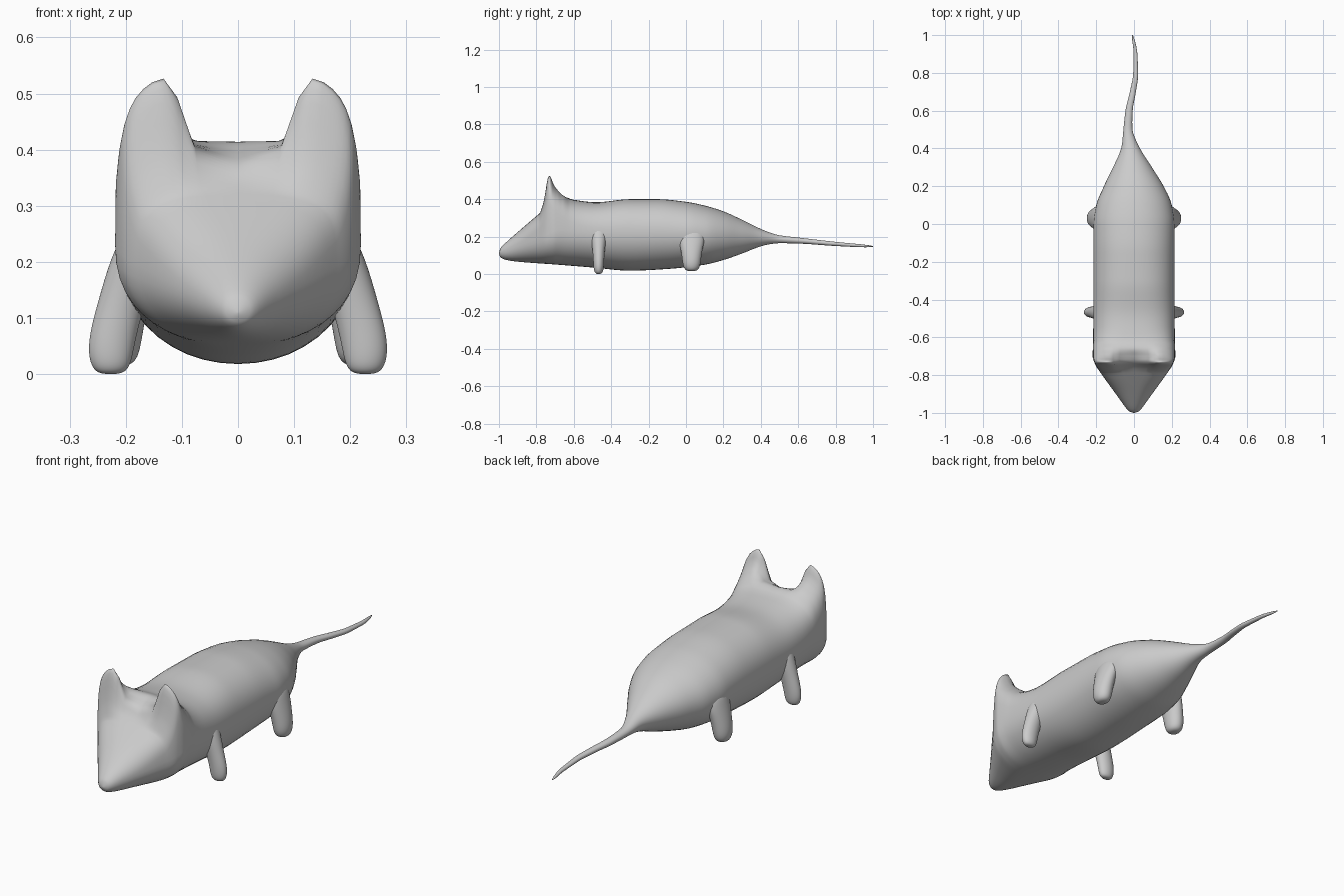
import bpy, bmesh, math

if "Cube" in bpy.data.objects:
    bpy.data.objects.remove(bpy.data.objects["Cube"])

# Key profiles along the animal: (y, value)
TOP = [(-1, .112), (-.994, .134), (-.98, .152), (-.95, .18), (-.9, .224), (-.8, .31), (-.75, .352),
       (-.7, .395), (-.66, .414), (-.6, .397), (-.48, .384), (-.3, .4), (-.15, .4), (0, .386),
       (.1, .366), (.2, .335), (.3, .29), (.4, .241), (.46, .218), (.5, .207), (.6, .195),
       (.8, .172), (.97, .155), (1, .15)]
BOTTOM = [(-1, .108), (-.994, .093), (-.98, .082), (-.95, .073), (-.9, .066), (-.7, .051), (-.5, .035),
          (-.3, .018), (-.1, .027), (.1, .05), (.2, .075), (.3, .11), (.4, .148), (.45, .16),
          (.5, .165), (.6, .163), (.8, .15), (.97, .143), (1, .146)]
WIDTH = [(-1, .002), (-.994, .022), (-.98, .038), (-.95, .06), (-.9, .096), (-.8, .168), (-.74, .207),
         (-.7, .219), (-.6, .216), (-.3, .215), (0, .215), (.1, .2), (.2, .158), (.3, .103),
         (.4, .05), (.45, .034), (.5, .024), (.6, .019), (.8, .013), (.97, .007), (1, .002)]
CENTRE = [(-1, 0), (.15, 0), (.3, -.008), (.4, -.018), (.5, -.032), (.6, -.026), (.7, -.006),
          (.8, .009), (.9, .008), (1, -.008)]
SQUARE = [(-1, 2), (-.9, 2.3), (-.74, 3.8), (-.68, 3.6), (-.55, 2.6), (-.3, 2.3), (.4, 2), (1, 2)]
EAR = [(-1, 0), (-.79, 0), (-.765, .045), (-.75, .11), (-.741, .16), (-.732, .172), (-.722, .15),
       (-.71, .107), (-.69, .062), (-.66, .018), (-.62, 0), (1, 0)]


def curve(keys, y):
    """Smooth interpolation without overshoot."""
    d = [(b[1] - a[1]) / (b[0] - a[0]) for a, b in zip(keys, keys[1:])]

    def slope(i):
        if i == 0 or i == len(d):
            return d[min(i, len(d) - 1)]
        a, b = d[i - 1], d[i]
        return 2 * a * b / (a + b) if a * b > 0 else 0

    i = max(k for k in range(len(d)) if keys[k][0] <= y + 1e-9)
    (y0, v0), (y1, v1) = keys[i], keys[i + 1]
    h = y1 - y0
    t = (y - y0) / h
    return (v0 * (2*t**3 - 3*t*t + 1) + v1 * (3*t*t - 2*t**3)
            + h * slope(i) * (t**3 - 2*t*t + t) + h * slope(i + 1) * (t**3 - t*t))


def loft(name, rings):
    """Skin a list of closed rings and cap both ends."""
    bm = bmesh.new()
    rows = [[bm.verts.new(p) for p in r] for r in rings]
    n = len(rows[0])
    for a, b in zip(rows, rows[1:]):
        for i in range(n):
            bm.faces.new((a[i], a[(i + 1) % n], b[(i + 1) % n], b[i]))
    bm.faces.new(rows[0])
    bm.faces.new(rows[-1])
    bmesh.ops.recalc_face_normals(bm, faces=bm.faces)
    me = bpy.data.meshes.new(name)
    bm.to_mesh(me)
    bm.free()
    me.polygons.foreach_set("use_smooth", [True] * len(me.polygons))
    ob = bpy.data.objects.new(name, me)
    bpy.context.collection.objects.link(ob)
    return ob


def spow(v, p):
    return math.copysign(abs(v) ** p, v)


def body_ring(y, n=44):
    top, bot, w = curve(TOP, y), curve(BOTTOM, y), curve(WIDTH, y)
    cx, sq, ear = curve(CENTRE, y), curve(SQUARE, y), curve(EAR, y)
    zc = bot + (top - bot) * .52
    ring = []
    for i in range(n):
        a = 2 * math.pi * i / n
        c, s = math.cos(a), math.sin(a)
        e = sq if s > 0 else 2 + (sq - 2) * .15
        x, h = w * spow(c, 2 / e), spow(s, 2 / e)
        z = zc + h * ((top - zc) if s > 0 else (zc - bot))
        if s > 0 and ear > 0:   # ears rise out of the two upper corners
            inner = max(0, .148 - abs(x))
            z += ear * math.exp(-(inner / .06) ** 3) * h ** .5
        ring.append((cx + x, y, z))
    return ring


# Body, head, ears and tail in one skin; finer rings at nose and ears
ys = [-1, -.998, -.994, -.988, -.98, -.965]
y = -.95
while y < .999:
    ys.append(y)
    y += .005 if -.8 < y < -.62 else .02
ys.append(1)
loft("body_with_ears_and_tail", [body_ring(v) for v in ys])

# Legs: (z, centre x, radius x, radius y)
FRONT = [(.27, .165, .035, .05), (.2, .187, .044, .045), (.14, .204, .044, .035), (.08, .221, .044, .031),
         (.04, .227, .042, .029), (.015, .227, .036, .025), (.003, .227, .026, .017), (0, .227, .01, .007)]
HIND = [(.25, .165, .04, .07), (.19, .183, .042, .075), (.14, .198, .042, .062), (.09, .208, .043, .054),
        (.055, .212, .041, .05), (.03, .212, .035, .042), (.018, .212, .024, .028), (.015, .212, .01, .012)]


def leg(name, rows, y, side, n=12):
    rings = [[(side * cx + rx * math.cos(2 * math.pi * i / n),
               y + ry * math.sin(2 * math.pi * i / n), z) for i in range(n)]
             for z, cx, rx, ry in rows]
    ob = loft(name, rings)
    m = ob.modifiers.new("smooth", 'SUBSURF')
    m.levels = m.render_levels = 2


for side, word in ((-1, "left"), (1, "right")):
    leg("front_leg_" + word, FRONT, -.467, side)
    leg("hind_leg_" + word, HIND, .03, side)
